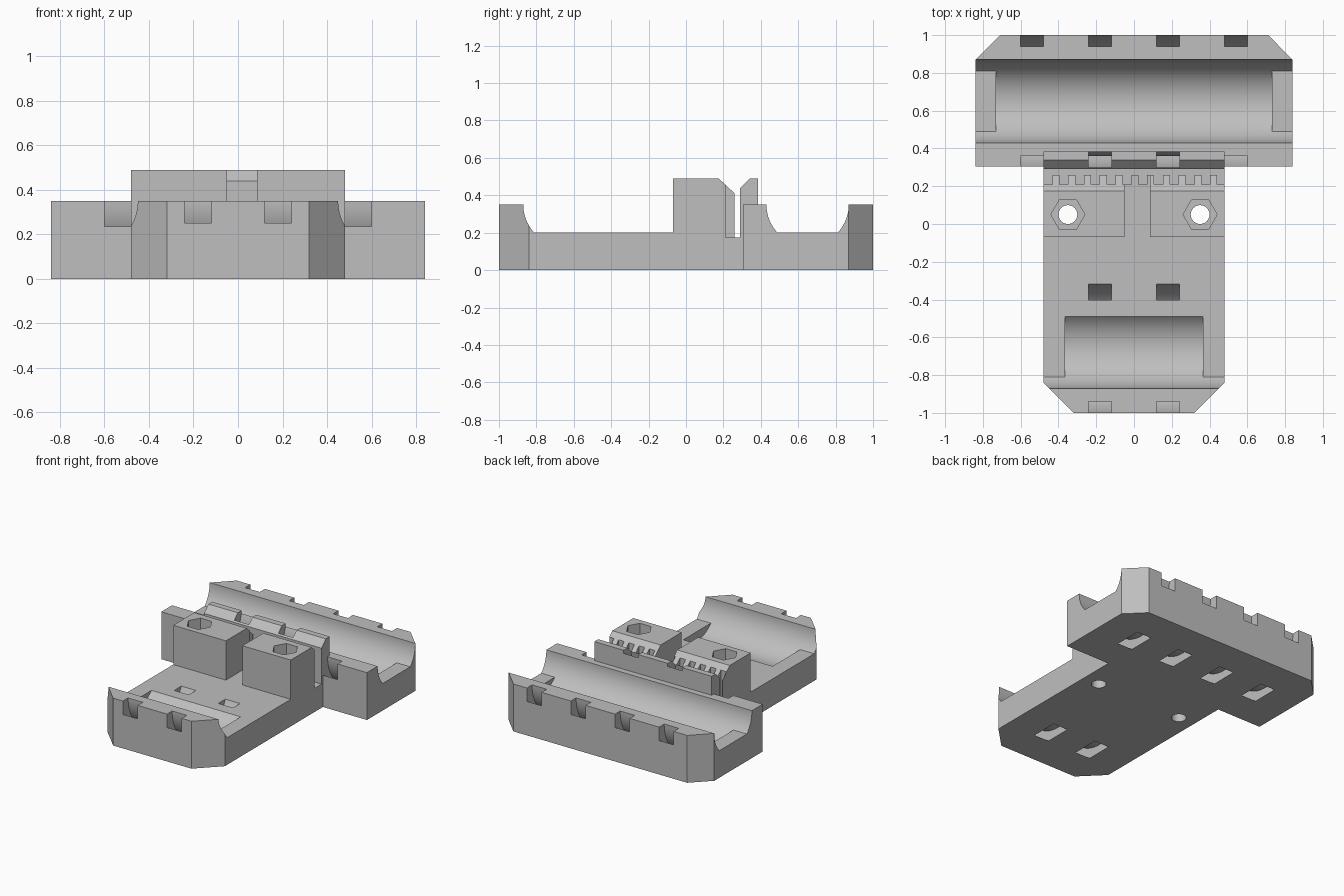
import bpy, bmesh, math
from mathutils import Matrix, Vector

if "Cube" in bpy.data.objects:
    bpy.data.objects.remove(bpy.data.objects["Cube"], do_unlink=True)

grey = bpy.data.materials.new("light grey plastic")
grey.use_nodes = True
colour = (0.52, 0.52, 0.52, 1)
grey.diffuse_color = colour
grey.node_tree.nodes["Principled BSDF"].inputs["Base Color"].default_value = colour

ROD_Z, ROD_R = 0.35, 0.22          # bearing axis height and radius
FRONT_Y, BACK_Y = -0.65, 0.65      # bearing axis positions
DECK = 0.2                         # floor height
LOW = math.asin((ROD_Z - DECK) / ROD_R)


def finish(name, bm):
    bmesh.ops.recalc_face_normals(bm, faces=bm.faces)
    mesh = bpy.data.meshes.new(name)
    bm.to_mesh(mesh)
    bm.free()
    mesh.materials.append(grey)
    ob = bpy.data.objects.new(name, mesh)
    bpy.context.collection.objects.link(ob)
    return ob


def prism(name, pts, axis, lo, hi):
    """Extrude a profile along x (points are y, z) or z (points are x, y)."""
    bm = bmesh.new()
    place = (lambda a, b: (lo, a, b)) if axis == "x" else (lambda a, b: (a, b, lo))
    face = bm.faces.new([bm.verts.new(place(a, b)) for a, b in pts])
    new = bmesh.ops.extrude_face_region(bm, geom=[face])["geom"]
    shift = Vector((hi - lo, 0, 0)) if axis == "x" else Vector((0, 0, hi - lo))
    bmesh.ops.translate(bm, vec=shift, verts=[v for v in new if isinstance(v, bmesh.types.BMVert)])
    return finish(name, bm)


def box(name, x0, x1, y0, y1, z0, z1):
    return prism(name, [(x0, y0), (x1, y0), (x1, y1), (x0, y1)], "z", z0, z1)


def arc(y, start, end, steps):
    """Points on the bearing circle; angles run below the axis from the front."""
    return [(y - ROD_R * math.cos(t), ROD_Z - ROD_R * math.sin(t))
            for t in (start + (end - start) * i / steps for i in range(steps + 1))]


def polygon(x, y, r, sides):
    return [(x + r * math.cos(math.tau * i / sides), y + r * math.sin(math.tau * i / sides))
            for i in range(sides)]


def tie_ring(x, y):
    """Round channel for a cable tie, running around a bearing."""
    bm = bmesh.new()
    section = [(x - 0.06, 0.29), (x + 0.06, 0.29), (x + 0.06, 0.364), (x - 0.06, 0.364)]
    verts = [bm.verts.new((a, y + r, ROD_Z)) for a, r in section]
    edges = [bm.edges.new((verts[i], verts[(i + 1) % 4])) for i in range(4)]
    bmesh.ops.spin(bm, geom=verts + edges, cent=(x, y, ROD_Z), axis=(1, 0, 0),
                   angle=math.tau, steps=64)
    bmesh.ops.remove_doubles(bm, verts=bm.verts, dist=0.0005)
    return finish("tie_ring", bm)


def combine(target, tool, operation="DIFFERENCE"):
    mod = target.modifiers.new("combine", "BOOLEAN")
    mod.operation, mod.solver, mod.object = operation, "EXACT", tool
    bpy.context.view_layer.objects.active = target
    bpy.ops.object.modifier_apply(modifier=mod.name)
    bpy.data.objects.remove(tool, do_unlink=True)


# Narrow front body with the clamp block, belt slot and clamp wall
front_profile = [(-1, 0), (-1, 0.35)] + arc(FRONT_Y, 0, LOW, 10) + [
    (-0.07, DECK), (-0.07, 0.49), (0.175, 0.49), (0.26, 0.41), (0.26, 0.175),
    (0.29, 0.175), (0.29, 0.44), (0.34, 0.49), (0.385, 0.49), (0.385, 0)]
carriage = prism("carriage_body", front_profile, "x", -0.48, 0.48)

# Wide back body with an open bearing trough
back_profile = ([(0.305, 0), (0.305, 0.35)] + arc(BACK_Y, 0, LOW, 10)
                + arc(BACK_Y, math.pi - LOW, math.pi, 10) + [(1, 0.35), (1, 0)])
combine(carriage, prism("back_body", back_profile, "x", -0.84, 0.84), "UNION")

# Slanted plan corners
half = [(0.31, -1.01), (0.9, -0.42), (0.9, 0.81), (0.7, 1.01)]
plan = half + [(-x, y) for x, y in reversed(half)]
combine(carriage, prism("corner_plan", plan, "z", -0.1, 0.6), "INTERSECT")

# Round bearing pockets sunk below the deck
for y, w in ((FRONT_Y, 0.365), (BACK_Y, 0.73)):
    pocket = arc(y, LOW, math.pi - LOW, 28) + [(y + 0.1, 0.25), (y - 0.1, 0.25)]
    combine(carriage, prism("bearing_pocket", pocket, "x", -w, w))

# Gap between the two clamp blocks
combine(carriage, box("block_gap", -0.05, 0.085, -0.08, 0.275, DECK, 0.6))

# Belt tooth grooves along the slot
for i in range(12):
    x = -0.455 + i * 0.0835
    combine(carriage, box("belt_groove", x - 0.023, x + 0.023, 0.21, 0.275, 0.175, 0.6))

# Nut pockets and screw holes
for x in (-0.35, 0.35):
    combine(carriage, prism("nut_pocket", polygon(x, 0.05, 0.09, 6), "z", 0.25, 0.6))
    combine(carriage, prism("screw_hole", polygon(x, 0.05, 0.05, 24), "z", -0.1, 0.4))

# Cable tie channels
for y, places in ((FRONT_Y, (-0.18, 0.18)), (BACK_Y, (-0.54, -0.18, 0.18, 0.54))):
    for x in places:
        combine(carriage, tie_ring(x, y))

bpy.ops.object.select_all(action="DESELECT")
carriage.select_set(True)
bpy.context.view_layer.objects.active = carriage
bpy.ops.object.shade_smooth_by_angle(angle=math.radians(25))
